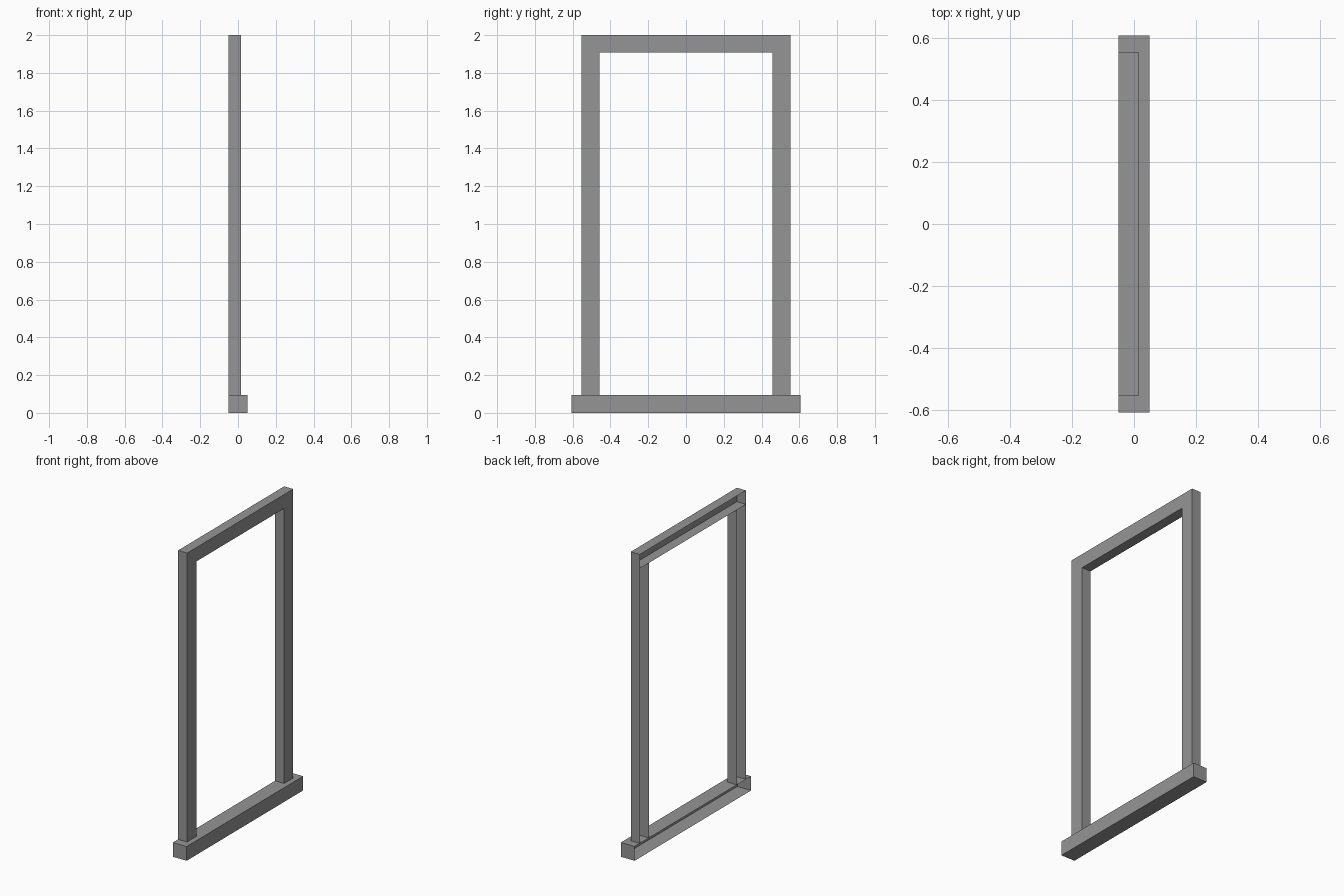
import bpy
import bmesh

cube = bpy.data.objects.get("Cube")
if cube:
    bpy.data.objects.remove(cube, do_unlink=True)

# Single flat grey for the whole frame
grey = bpy.data.materials.new("mid_grey")
grey.use_nodes = True
colour = (0.3, 0.3, 0.3, 1)
grey.diffuse_color = colour
grey.node_tree.nodes["Principled BSDF"].inputs["Base Color"].default_value = colour

BACK, FACE, SILL_FACE = -0.05, 0.016, 0.05   # depth along x
OUTER, INNER, SILL_END = 0.553, 0.458, 0.607  # half widths along y
SILL_TOP, HEAD_BOTTOM, TOP = 0.094, 1.908, 2.0


def open_box(name, low, high, open_ends=False):
    """Hollow box with no wall on -x, and optionally none at top and bottom."""
    bm = bmesh.new()
    bmesh.ops.create_cube(bm, size=1)
    for v in bm.verts:
        v.co = [high[i] if v.co[i] > 0 else low[i] for i in range(3)]
    bm.normal_update()
    gone = [f for f in bm.faces
            if f.normal.x < -0.5 or (open_ends and abs(f.normal.z) > 0.5)]
    bmesh.ops.delete(bm, geom=gone, context="FACES")
    mesh = bpy.data.meshes.new(name)
    bm.to_mesh(mesh)
    bm.free()
    mesh.materials.append(grey)
    obj = bpy.data.objects.new(name, mesh)
    bpy.context.collection.objects.link(obj)
    return obj


# Sill, head rail and the two side posts
open_box("sill", (BACK, -SILL_END, 0), (SILL_FACE, SILL_END, SILL_TOP))
open_box("head_rail", (BACK, -OUTER, HEAD_BOTTOM), (FACE, OUTER, TOP))
for name, y0, y1 in (("front_post", -OUTER, -INNER), ("back_post", INNER, OUTER)):
    open_box(name, (BACK, y0, SILL_TOP), (FACE, y1, HEAD_BOTTOM), open_ends=True)
